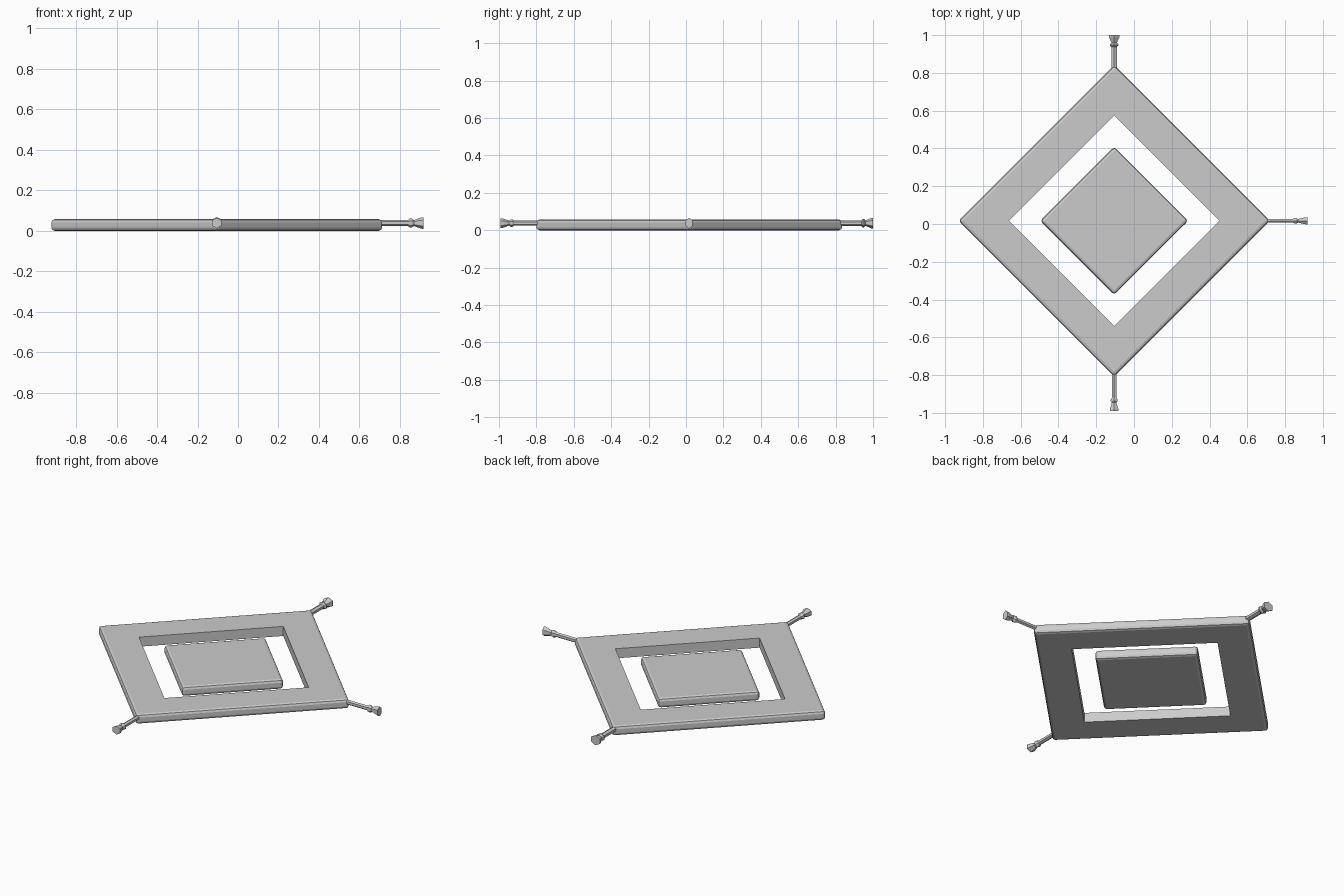
import bpy, bmesh, math
from mathutils import Matrix, Vector

if "Cube" in bpy.data.objects:
    bpy.data.objects.remove(bpy.data.objects["Cube"])

CX, CY = -0.105, 0.017      # centre of the diamonds
H = 0.057                   # slab thickness
TZ = 0.038                  # height of the tassel axis


def finish(bm, name):
    bmesh.ops.recalc_face_normals(bm, faces=bm.faces)
    me = bpy.data.meshes.new(name)
    bm.to_mesh(me)
    bm.free()
    ob = bpy.data.objects.new(name, me)
    bpy.context.collection.objects.link(ob)
    return ob


def diamond(name, outer, bevel, hole=None):
    bm = bmesh.new()

    def loop(r, z):
        return [bm.verts.new((CX + r * math.cos(i * math.pi / 2),
                              CY + r * math.sin(i * math.pi / 2), z)) for i in range(4)]

    def band(a, b):
        return [bm.faces.new((a[i], a[(i + 1) % 4], b[(i + 1) % 4], b[i])) for i in range(4)]

    lo, hi = loop(outer, 0), loop(outer, H)
    walls = band(lo, hi)
    if hole:
        hl, hh = loop(hole, 0), loop(hole, H)
        band(hl, hh)
        band(lo, hl)
        band(hi, hh)
    else:
        bm.faces.new(lo)
        bm.faces.new(hi)
    bmesh.ops.recalc_face_normals(bm, faces=bm.faces)
    # round only the outside rim
    edges = list({e for f in walls for e in f.edges})
    bmesh.ops.bevel(bm, geom=edges, offset=bevel, segments=2, profile=0.5, affect='EDGES')
    return finish(bm, name)


def tassel(name, start, direction, length, width, height, sides=6):
    # (distance along, radius): cord, knot, neck, flared end
    profile = [(-0.08, 0.5), (0.62, 0.5), (0.67, 0.78), (0.71, 0.78),
               (0.76, 0.5), (0.94, 0.95), (1.0, 1.0)]
    d = Vector(direction)
    side = Vector((-d.y, d.x, 0))
    bm = bmesh.new()
    rings = []
    for t, r in profile:
        ring = []
        for i in range(sides):
            a = math.pi / 2 + 2 * math.pi * i / sides
            p = (Vector(start) + d * (t * length)
                 + side * (math.cos(a) * r * width / 2 / math.cos(math.pi / 6))
                 + Vector((0, 0, math.sin(a) * r * height / 2)))
            ring.append(bm.verts.new(p))
        rings.append(ring)
    for a, b in zip(rings, rings[1:]):
        for i in range(sides):
            j = (i + 1) % sides
            bm.faces.new((a[i], a[j], b[j], b[i]))
    bm.faces.new(rings[0])
    bm.faces.new(rings[-1])
    return finish(bm, name)


# rug border and centre panel
diamond("rug_border", 0.824, 0.016, hole=0.557)
diamond("centre_panel", 0.392, 0.016)

# three corner tassels (the left corner has none)
R = 0.818
tassel("right_tassel", (CX + R, CY, TZ), (1, 0, 0), 0.205, 0.038, 0.058)
tassel("back_tassel", (CX, CY + R, TZ), (0, 1, 0), 0.165, 0.058, 0.058)
tassel("front_tassel", (CX, CY - R, TZ), (0, -1, 0), 0.19, 0.047, 0.052)
